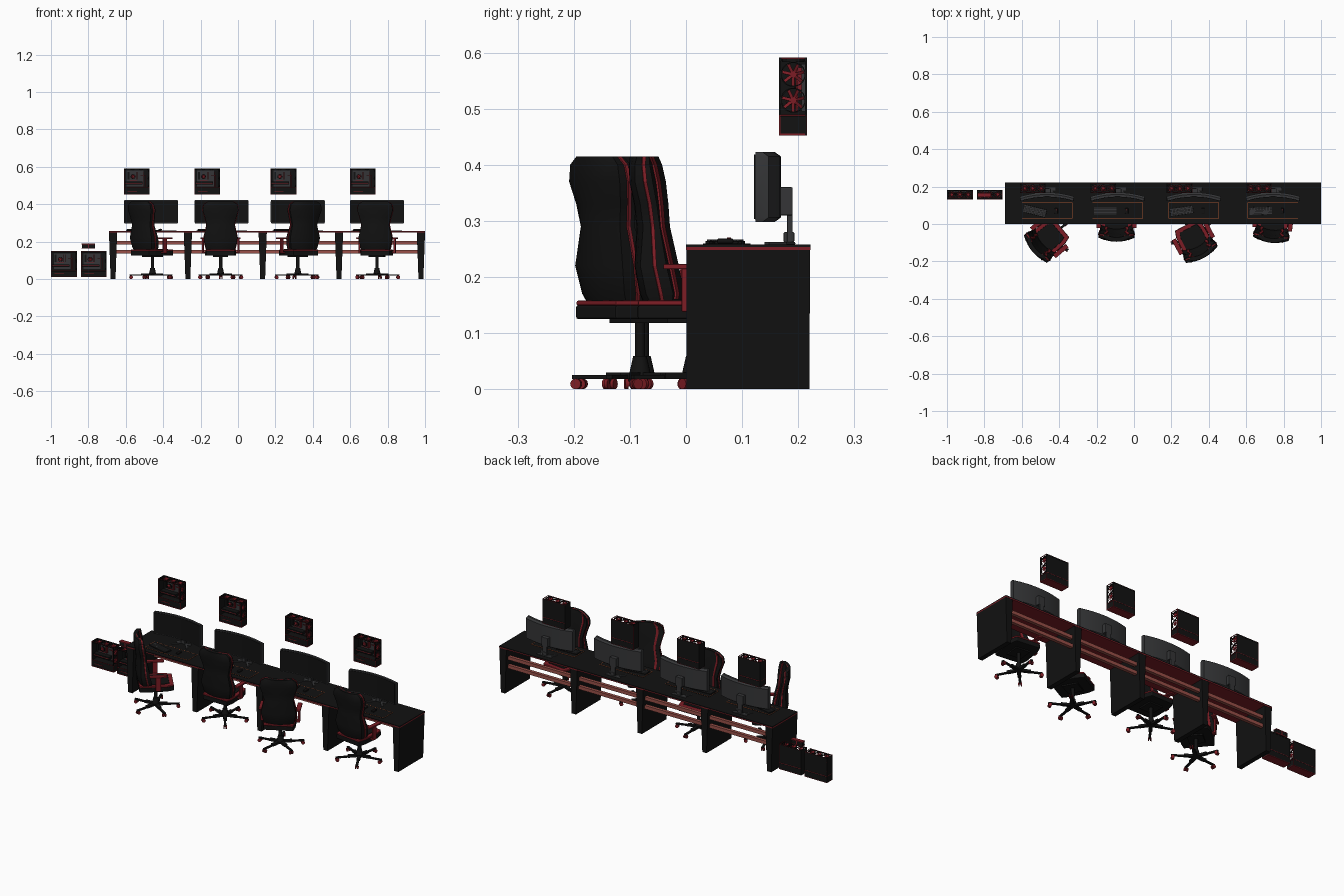
import bpy, bmesh
from math import pi, tan, radians
from mathutils import Matrix

if "Cube" in bpy.data.objects:
    bpy.data.objects.remove(bpy.data.objects["Cube"])

T, R = Matrix.Translation, Matrix.Rotation
I = Matrix.Identity(4)


def mat(name, *c):
    m = bpy.data.materials.new(name)
    m.diffuse_color = (*c, 1)
    m.use_nodes = True
    m.node_tree.nodes["Principled BSDF"].inputs["Base Color"].default_value = m.diffuse_color
    return m


BLACK = mat("black", .006, .006, .006)
DARK = mat("dark_grey", .035, .036, .038)
RED = mat("red", .2, .012, .018)
RAIL = mat("rail_red", .32, .08, .065)
ORANGE = mat("orange", .4, .09, .03)


def obj(name, m, build, bevel=0, smooth=False):
    bm = bmesh.new()
    build(bm)
    bmesh.ops.recalc_face_normals(bm, faces=bm.faces)
    me = bpy.data.meshes.new(name)
    bm.to_mesh(me)
    bm.free()
    me.materials.append(m)
    o = bpy.data.objects.new(name, me)
    bpy.context.collection.objects.link(o)
    if bevel:
        b = o.modifiers.new("bevel", 'BEVEL')
        b.width, b.segments = bevel, 2
    if smooth:
        bpy.ops.object.select_all(action='DESELECT')
        o.select_set(True)
        bpy.context.view_layer.objects.active = o
        bpy.ops.object.shade_smooth_by_angle(angle=radians(35))
    return o


def box(bm, x0, x1, y0, y1, z0, z1, M=I):
    S = Matrix.Diagonal((x1 - x0, y1 - y0, z1 - z0, 1))
    bmesh.ops.create_cube(bm, size=1, matrix=M @ T(((x0 + x1) / 2, (y0 + y1) / 2, (z0 + z1) / 2)) @ S)


def boxes(name, m, *dims, bevel=0):
    return obj(name, m, lambda bm: [box(bm, *d) for d in dims], bevel)


def cone(bm, r1, r2, h, M, n=16):
    bmesh.ops.create_cone(bm, cap_ends=True, segments=n, radius1=r1, radius2=r2, depth=h, matrix=M)


def slab(bm, rows, u0=-1, u1=1, wing=0, n=8):
    """Curved plate: rows of (z, half width, front y, back y)."""
    sides = []
    for k in (2, 3):
        sides.append([[bm.verts.new((u * r[1], r[k] + wing * u * u, r[0]))
                       for u in (u0 + (u1 - u0) * i / n for i in range(n + 1))] for r in rows])
    f, b = sides
    for g in sides:
        for p, q in zip(g, g[1:]):
            for i in range(n):
                bm.faces.new((p[i], p[i + 1], q[i + 1], q[i]))
    for j in (0, -1):
        for i in range(n):
            bm.faces.new((f[j][i], f[j][i + 1], b[j][i + 1], b[j][i]))
        for k in range(len(rows) - 1):
            bm.faces.new((f[k][j], f[k + 1][j], b[k + 1][j], b[k][j]))


def place(parts, spots):
    for M in spots:
        for o in parts:
            c = o.copy()
            c.matrix_world = M
            bpy.context.collection.objects.link(c)
    for o in parts:
        bpy.data.objects.remove(o)


# Desk: top, tapered panel legs, back rails
boxes("desk_top", BLACK, (-.69, 1, 0, .222, .2535, .258))
boxes("desk_edge", RED, (-.69, 1, 0, .222, .248, .2535))
legs_x = (-.668, -.268, .132, .54, .978)


def leg(bm):
    for x in legs_x:
        slab(bm, [(0, .013, .001, .22), (.248, .022, .001, .221)], n=1)
        bmesh.ops.translate(bm, vec=(x, 0, 0), verts=bm.verts[-8:])


obj("desk_legs", BLACK, leg)
boxes("back_rails", RAIL, *[(a + .015, b - .015, .185, .203, z, z + .019)
                            for a, b in zip(legs_x, legs_x[1:]) for z in (.136, .184)])

# Monitor (local x centred on the screen)
stations = (-.465, -.088, .32, .743)
Z = ((.298, .142, .146, .158), (.306, .145, .145, .169), (.415, .145, .145, .169), (.423, .142, .146, .158))
monitor = [
    obj("monitor_shell", DARK, lambda bm: slab(bm, Z, wing=-.022, n=14), smooth=True),
    obj("monitor_screen", BLACK, lambda bm: slab(
        bm, [(.303, .141, .1435, .147), (.418, .141, .1435, .147)], wing=-.022, n=14), smooth=True),
    boxes("monitor_stand", DARK, (-.014, .014, .18, .19, .262, .36), (-.02, .02, .163, .19, .31, .36),
          (-.011, .011, .174, .193, .262, .28), (-.045, .045, .178, .195, .258, .262), bevel=.002)]


def feet(bm):
    for s in (-1, 1):
        box(bm, -.006, .006, -.06, 0, .258, .262, T((s * .01, .19, 0)) @ R(s * .7, 4, 'Z'))


monitor.append(obj("monitor_feet", DARK, feet))
place(monitor, [T((x, 0, 0)) for x in stations])

# Desk mat with outline, mouse
mx, my0, my1 = .135, .03, .115
place([boxes("desk_mat", BLACK, (-mx, mx, my0, my1, .258, .2595)),
       boxes("mat_outline", ORANGE, (-mx, mx, my0, my0 + .002, .258, .26), (-mx, mx, my1 - .002, my1, .258, .26),
             (-mx, -mx + .002, my0, my1, .258, .26), (mx - .002, mx, my0, my1, .258, .26)),
       boxes("mouse", BLACK, (.04, .058, .055, .085, .2595, .269), bevel=.004),
       boxes("mouse_wheel", RED, (.048, .05, .073, .08, .266, .27))], [T((x, 0, 0)) for x in stations])

# Keyboard
keyboard = [boxes("keyboard_body", BLACK, (-.063, .063, -.021, .021, .2595, .264), bevel=.001),
            boxes("keyboard_keys", DARK, *[(-.06 + i * .008, -.0535 + i * .008, -.019 + j * .0078,
                                            -.0127 + j * .0078, .264, .267) for i in range(15) for j in range(5)])]
place(keyboard, [T((x - .065, .07, 0)) @ R(radians(a), 4, 'Z') for x, a in zip(stations, (-14, 0, 8, 2))])


# Computer case: local x +-0.069, y 0..0.05, z 0..0.138
def ring(bm, M, r):
    t = r * tan(pi / 16)
    for k in range(16):
        box(bm, r - .002, r, -t, t, -.003, .003, M @ R(k * pi / 8, 4, 'Z'))


def blades(bm, M, r):
    for k in range(7):
        box(bm, r * .25, r * .9, -.003, .003, -.0005, .0005, M @ R(k * 2 * pi / 7, 4, 'Z') @ R(.5, 4, 'X'))


fans = [(T((.064, .025, z)) @ R(pi / 2, 4, 'Y'), .022) for z in (.062, .108)] + \
       [(T((x, .025, .133)), .02) for x in (-.044, 0, .044)]
cooler = (T((-.02, .03, .095)) @ R(pi / 2, 4, 'X'), .013)


def each(f, items):
    return lambda bm: [f(bm, M, r) for M, r in items]


W, D, H, e = .069, .05, .138, .0025
case = [
    boxes("case_panels", BLACK, (-W, W, D - .004, D - .001, 0, H), (-W, -W + .003, .001, D, 0, H),
          (-W + .001, W - .001, .002, D, .002, .033), (W - .006, W, 0, .003, .036, H), (W - .006, W, D - .004, D, .036, H),
          (-W, W, 0, .004, H - .006, H - .001), (-W, W, D - .005, D, H - .006, H - .001)),
    boxes("case_red_trim", RED, *[(-W, W, y, y + e, z, z + e) for y in (0, D - e) for z in (0, .034, H - e)],
          *[(x, x + e, y, y + e, 0, H) for x in (-W, W - e) for y in (0, D - e)],
          *[(x, x + e, 0, D, z, z + e) for x in (-W, W - e) for z in (0, .034, H - e)],
          (-W, W, 0, D, -.001, .002)),
    boxes("mainboard", DARK, (-.055, .035, .04, .046, .042, .127)),
    boxes("graphics_card", BLACK, (-.064, .03, .012, .04, .054, .068), (-.05, -.04, .034, .04, .08, .12)),
    boxes("case_inner_red", RED, (-.064, .03, .011, .014, .059, .062), (-.002, .001, .03, .042, .08, .12),
          (.004, .007, .03, .042, .08, .12), (.036, .039, .03, .034, .04, .12), (.043, .046, .03, .034, .04, .1),
          (.02, .046, .03, .034, .1, .103), (-.05, .0, .001, .002, .015, .018), (-.04, 0, .036, .041, .075, .078)),
    obj("fan_rings", BLACK, each(ring, fans + [cooler])),
    obj("fan_blades", RED, each(blades, fans + [cooler])),
    obj("fan_hubs", RED, each(lambda bm, M, r: cone(bm, r * .28, r * .28, .005, M, 12), fans + [cooler]))]
place(case, [T((x - .076, .166, .453)) for x in stations] + [T((x, .132, .011)) for x in (-.93, -.771)])

# Loose card floating above the floor cases
boxes("loose_card", BLACK, (-.835, -.765, .145, .165, .165, .187))
boxes("loose_card_trim", RED, (-.836, -.764, .144, .166, .163, .167), (-.836, -.764, .144, .166, .185, .189),
      (-.803, -.797, .143, .166, .165, .187))

# Office chair: local origin at column, faces +y
B = ((.138, .068, -.05, -.08), (.17, .08, -.045, -.094), (.22, .09, -.056, -.103), (.29, .074, -.07, -.1),
     (.33, .084, -.074, -.104), (.37, .096, -.08, -.112), (.4, .09, -.086, -.113), (.415, .068, -.09, -.112))
trim = [(z, w + .003, (f + b) / 2 + .006, (f + b) / 2) for z, w, f, b in B]
face = [(z, w, f + .003, f - .004) for z, w, f, b in B]
seat = ((-.09, .076), (-.05, .083), (.05, .08), (.088, .068))


def stripes(bm):
    for a, b in ((-.72, -.58), (.58, .72)):
        slab(bm, face, a, b, .022, 2)


def seat_layer(z0, z1, k):
    def build(bm):
        slab(bm, [(y * k, w * k, -z0, -z1) for y, w in seat], n=2)
        bmesh.ops.transform(bm, matrix=R(-pi / 2, 4, 'X'), verts=bm.verts)
        # after the turn: y from row height, z from the negated depth
        if sum(v.co.z for v in bm.verts) < 0:
            for v in bm.verts:
                v.co.z = -v.co.z
        for v in bm.verts:
            v.co.y = v.co.y
    return build


def flat_seat(z0, z1, k):
    def build(bm):
        for a, b in zip(seat, seat[1:]):
            pts = [(-a[1], a[0]), (a[1], a[0]), (b[1], b[0]), (-b[1], b[0])]
            lo, hi = [[bm.verts.new((x * k, y * k, z)) for x, y in pts] for z in (z0, z1)]
            bm.faces.new(lo), bm.faces.new(hi)
            for i in (1, 3) + ((0,) if a is seat[0] else ()) + ((2,) if b is seat[-1] else ()):
                j = (i + 1) % 4
                bm.faces.new((lo[i], lo[j], hi[j], hi[i]))
        bmesh.ops.remove_doubles(bm, verts=bm.verts, dist=1e-5)
    return build


def star(bm):
    for k in range(5):
        M = R(k * 2 * pi / 5 + .3, 4, 'Z')
        box(bm, 0, .06, -.009, .009, .018, .03, M)
        box(bm, .05, .122, -.006, .006, .018, .025, M)
        cone(bm, .003, .003, .012, M @ T((.115, 0, .016)), 8)
    cone(bm, .02, .012, .035, T((0, 0, .042)))
    cone(bm, .009, .009, .08, T((0, 0, .09)))
    box(bm, -.04, .04, -.04, .04, .118, .127)


def wheels(bm):
    for k in range(5):
        for s in (-.006, .006):
            cone(bm, .0095, .0095, .006, R(k * 2 * pi / 5 + .3, 4, 'Z') @ T((.115, s, .0095)) @ R(pi / 2, 4, 'X'), 12)


chair = [
    obj("chair_back", BLACK, lambda bm: slab(bm, B, wing=.02), smooth=True),
    obj("chair_back_trim", RED, lambda bm: slab(bm, trim, wing=.02)),
    obj("chair_back_stripes", RED, stripes),
    obj("seat_base", BLACK, flat_seat(.125, .15, 1), bevel=.004),
    obj("seat_trim", RED, flat_seat(.149, .158, .99), bevel=.003),
    obj("seat_cushion", BLACK, flat_seat(.15, .161, .75), bevel=.003),
    boxes("armrests", RED, *[d for s in (-1, 1) for d in (
        (s * .095 - .012, s * .095 + .012, -.04, .05, .214, .223), (s * .095 - .005, s * .095 + .005, -.008, .018, .14, .215),
        (s * .085 - .015, s * .085 + .015, -.008, .018, .138, .146))], bevel=.002),
    obj("chair_base", BLACK, star, smooth=True),
    obj("casters", RED, wheels, smooth=True)]
place(chair, [T((x, y, 0)) @ R(radians(a), 4, 'Z') for x, y, a in (
    (-.457, -.075, -50), (-.093, .018, 0), (.32, -.082, 28), (.743, .012, -7))])
